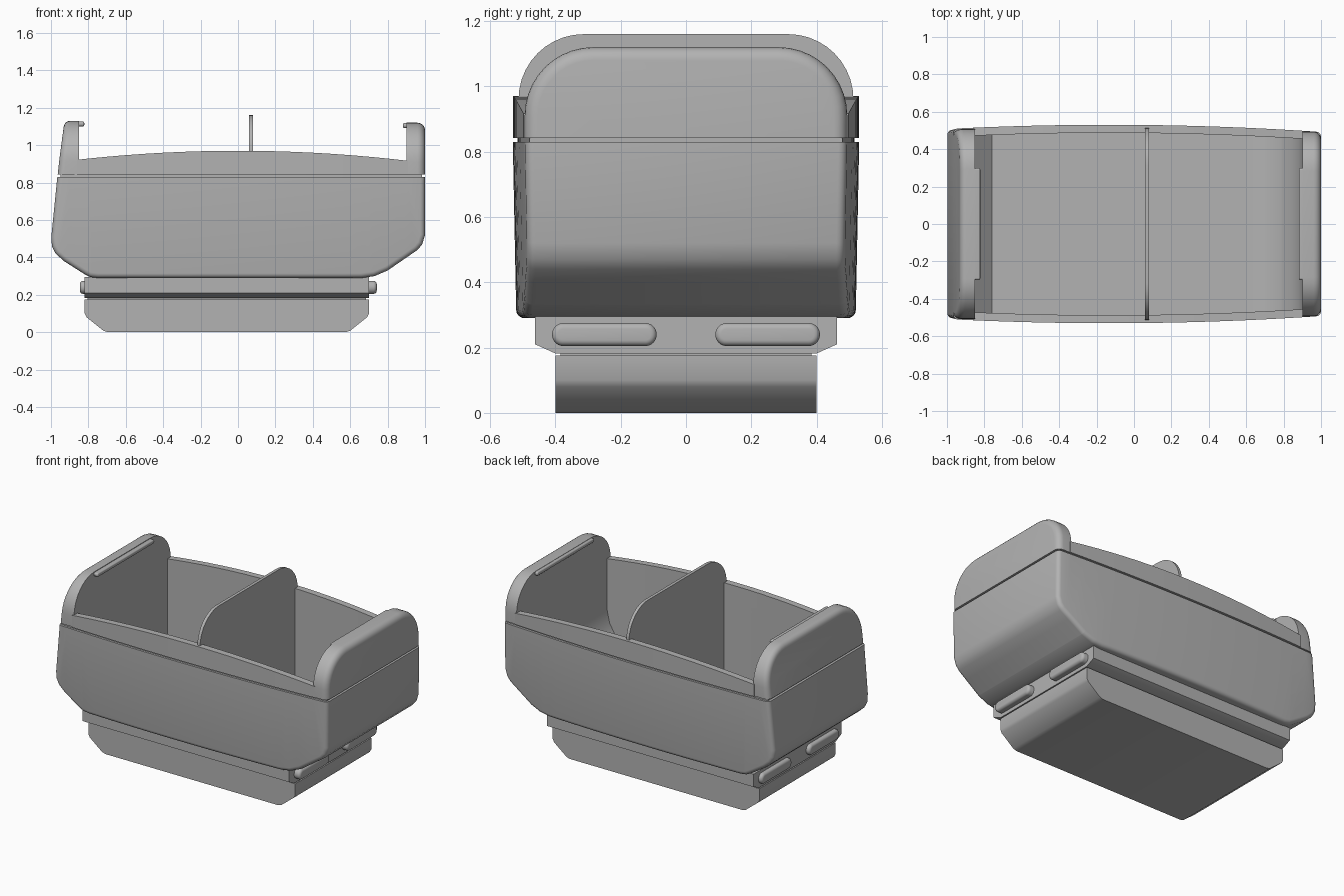
import bpy, bmesh, math
from mathutils import Vector

cube = bpy.data.objects.get("Cube")
if cube:
    bpy.data.objects.remove(cube, do_unlink=True)

grey = bpy.data.materials.new("plain_grey")
grey.use_nodes = True
grey.diffuse_color = (0.45, 0.45, 0.45, 1)
grey.node_tree.nodes["Principled BSDF"].inputs["Base Color"].default_value = grey.diffuse_color


def finish(name, bm, cutter=None):
    """Turn a bmesh into a shaded object, optionally hollowed by a cutter."""
    bmesh.ops.recalc_face_normals(bm, faces=bm.faces)
    mesh = bpy.data.meshes.new(name)
    bm.to_mesh(mesh)
    bm.free()
    mesh.materials.append(grey)
    obj = bpy.data.objects.new(name, mesh)
    bpy.context.collection.objects.link(obj)
    bpy.ops.object.select_all(action="DESELECT")
    obj.select_set(True)
    bpy.context.view_layer.objects.active = obj
    if cutter:
        mod = obj.modifiers.new("hollow", "BOOLEAN")
        mod.object = cutter
        mod.solver = "EXACT"
        bpy.ops.object.modifier_apply(modifier=mod.name)
    bpy.ops.object.shade_smooth_by_angle(angle=math.radians(35))
    return obj


def extrude(points, direction):
    """Closed prism from a flat outline."""
    bm = bmesh.new()
    face = bm.faces.new([bm.verts.new(p) for p in points])
    new = bmesh.ops.extrude_face_region(bm, geom=[face], use_keep_orig=True)["geom"]
    verts = [g for g in new if isinstance(g, bmesh.types.BMVert)]
    bmesh.ops.translate(bm, verts=verts, vec=direction)
    return bm


def half_width(x):
    """The long sides bow gently outwards."""
    return 0.53 - 0.03 * x * x - 0.008 * x


def bowed(name, profile, inset=0, taper=0, arch=0, round_edge=0, cutter=None):
    """Front profile (x, z) run across y between the two bowed sides."""
    bm = extrude([(x, -1, z) for x, z in profile], (0, 2, 0))
    for i in range(-9, 10):
        geom = bm.verts[:] + bm.edges[:] + bm.faces[:]
        bmesh.ops.bisect_plane(bm, geom=geom, plane_co=(i / 10 + 0.003, 0, 0), plane_no=(1, 0, 0))
    top = max(v.co.z for v in bm.verts)
    for v in bm.verts:
        w = half_width(v.co.x) - inset - taper * (top - v.co.z)
        v.co.y = math.copysign(w, v.co.y)
        if arch and v.co.z > top - 0.01:
            v.co.z -= arch * v.co.x ** 2
    if round_edge:
        bm.normal_update()
        bmesh.ops.recalc_face_normals(bm, faces=bm.faces)
        rim = [e for e in bm.edges
               if e.calc_face_angle(0) > 1 and min(v.co.z for v in e.verts) < top - 0.01]
        bmesh.ops.bevel(bm, geom=rim, offset=round_edge, segments=4, profile=0.5, affect="EDGES")
    return finish(name, bm, cutter)


def plate(name, x_in, x_out, y, half, z0, z1, r_top, r_low=0, slope=0, bevel=0):
    """Upright plate across y with rounded corners and a soft outer edge."""
    outline = []
    corners = [(1, z1, r_top, 0), (-1, z1, r_top, 90), (-1, z0, r_low, 180), (1, z0, r_low, 270)]
    for side, z, r, start in corners:
        cy = y + side * (half - r)
        cz = z - r if z == z1 else z + r
        for k in range(11 if r else 1):
            a = math.radians(start + 9 * k)
            outline.append((x_in, cy + r * math.cos(a), cz + r * math.sin(a)))
    bm = extrude(outline, (x_out - x_in, 0, 0))
    bmesh.ops.remove_doubles(bm, verts=bm.verts, dist=0.0005)
    outer = [v for v in bm.verts if abs(v.co.x - x_out) < 0.001]
    for v in outer:
        v.co.x += slope * (v.co.z - z0)
    if bevel:
        edges = [e for e in bm.edges if all(v in outer for v in e.verts)
                 and (r_low or max(v.co.z for v in e.verts) > z0 + 0.001)]
        bmesh.ops.bevel(bm, geom=edges, offset=bevel, segments=5, profile=0.5, affect="EDGES")
    return finish(name, bm)


def rect(x0, x1, z0, z1):
    return [(x0, z0), (x1, z0), (x1, z1), (x0, z1)]


# Cutter for the open compartment
cavity = bowed("cavity_cutter", [
    (-0.85, 1.3), (-0.85, 0.42), (-0.76, 0.33), (0.7, 0.33), (0.78, 0.36),
    (0.84, 0.42), (0.88, 0.49), (0.9, 0.58), (0.9, 1.3)], inset=0.043)
cavity.hide_render = True

# Tub, recessed seam and arched side rims
bowed("tub_body", [
    (-0.966, 0.83), (-0.998, 0.51), (-0.995, 0.46), (-0.975, 0.42), (-0.93, 0.38),
    (-0.82, 0.31), (-0.79, 0.295), (-0.75, 0.29), (0.66, 0.29), (0.73, 0.3), (0.8, 0.33),
    (0.96, 0.44), (0.985, 0.47), (1.0, 0.52), (1.0, 0.83)],
    taper=0.02, round_edge=0.025, cutter=cavity)
bowed("seam_neck", rect(-0.95, 0.985, 0.8, 0.86), inset=0.014, cutter=cavity)
bowed("side_rims", rect(-0.86, 0.91, 0.842, 0.97), arch=0.065, cutter=cavity)

# Raised end panels with inner lip bars
plate("right_end_panel", -0.85, -0.964, 0, 0.508, 0.842, 1.13, 0.215, slope=0.11, bevel=0.035)
plate("left_end_panel", 0.9, 1.0, 0, 0.494, 0.842, 1.12, 0.21, bevel=0.04)
plate("right_lip_bar", -0.86, -0.822, 0, 0.3, 1.1, 1.126, 0.012, 0.012, bevel=0.008)
plate("left_lip_bar", 0.91, 0.882, 0, 0.3, 1.092, 1.118, 0.012, 0.012, bevel=0.008)

# Centre divider
plate("divider", 0.06, 0.08, 0, 0.513, 0.32, 1.16, 0.2)

# Mounting collar and base
collar = [(-0.4, 0.182), (0.4, 0.182), (0.462, 0.21), (0.462, 0.295), (-0.462, 0.295), (-0.462, 0.21)]
finish("collar", extrude([(-0.82, y, z) for y, z in collar], (1.52, 0, 0)))
finish("base_neck", extrude([(x, -0.385, z) for x, z in rect(-0.805, 0.685, 0.16, 0.2)], (0, 0.77, 0)))
base = [(-0.82, 0.175), (-0.82, 0.1), (-0.81, 0.08), (-0.72, 0.008), (-0.695, 0),
        (0.575, 0), (0.6, 0.008), (0.69, 0.08), (0.7, 0.1), (0.7, 0.175)]
finish("base", extrude([(x, -0.4, z) for x, z in base], (0, 0.8, 0)))

# Rounded latches on both ends of the collar
for side, x_in, x_out in (("right", -0.8, -0.846), ("left", 0.68, 0.742)):
    for place, y in (("front", -0.25), ("back", 0.25)):
        plate(f"{side}_{place}_latch", x_in, x_out, y, 0.16, 0.205, 0.275, 0.034, 0.034, bevel=0.018)
